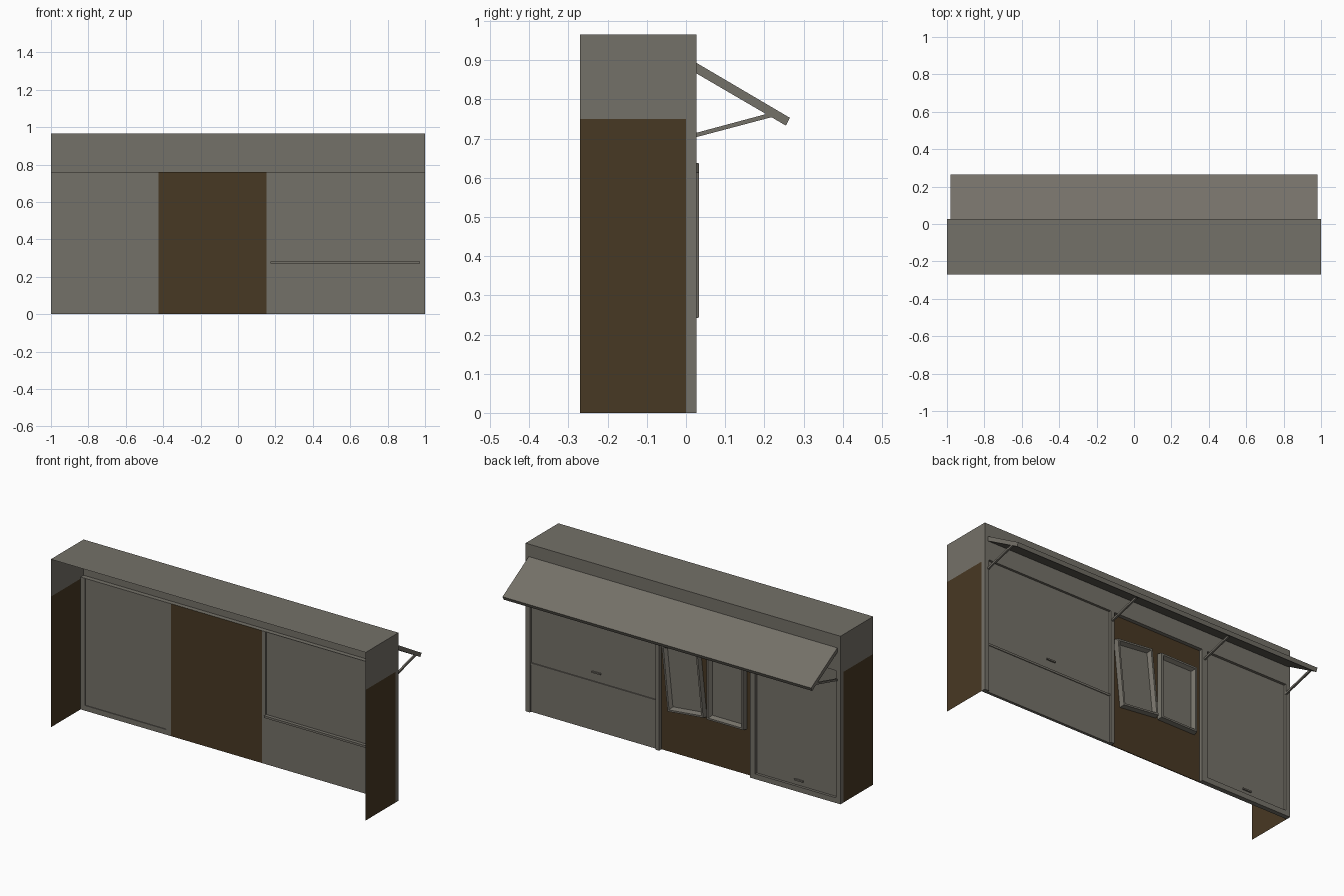
import bpy, bmesh, math
from mathutils import Vector

if "Cube" in bpy.data.objects:
    bpy.data.objects.remove(bpy.data.objects["Cube"])


def material(name, rgb):
    m = bpy.data.materials.new(name)
    m.diffuse_color = (*rgb, 1)
    m.use_nodes = True
    m.node_tree.nodes["Principled BSDF"].inputs["Base Color"].default_value = m.diffuse_color
    return m


GREY = material("warm_grey", (0.175, 0.164, 0.138))
BROWN = material("dark_brown", (0.064, 0.040, 0.017))


def add(name, verts, faces, mat):
    me = bpy.data.meshes.new(name)
    me.from_pydata(verts, [], faces)
    me.materials.append(mat)
    ob = bpy.data.objects.new(name, me)
    bpy.context.collection.objects.link(ob)
    return ob


def sheet(name, pts, mat=GREY):
    return add(name, pts, [list(range(len(pts)))], mat)


def box(name, x, y, z, mat=GREY):
    v = [(a, b, c) for c in z for b in y for a in x]
    f = [(0, 2, 3, 1), (4, 5, 7, 6), (0, 1, 5, 4), (2, 6, 7, 3), (0, 4, 6, 2), (1, 3, 7, 5)]
    return add(name, v, f, mat)


def extrude_x(name, profile, x0, x1, mat=GREY):
    # closed (y, z) profile swept along x
    n = len(profile)
    v = [(x, y, z) for x in (x0, x1) for y, z in profile]
    f = [list(range(n))[::-1], list(range(n, 2 * n))]
    f += [(i, (i + 1) % n, n + (i + 1) % n, n + i) for i in range(n)]
    ob = add(name, v, f, mat)
    bm = bmesh.new()
    bm.from_mesh(ob.data)
    bmesh.ops.recalc_face_normals(bm, faces=bm.faces)
    bm.to_mesh(ob.data)
    bm.free()
    return ob


BACK, WALL, FACE, TOP = -0.27, 0.0, 0.027, 0.965
HEAD = 0.76

# open shell: roof, fascia and side walls
sheet("roof", [(-1, BACK, TOP), (1, BACK, TOP), (1, FACE, TOP), (-1, FACE, TOP)])
sheet("fascia", [(1, FACE, HEAD), (-1, FACE, HEAD), (-1, FACE, TOP), (1, FACE, TOP)])
sheet("header_underside", [(-1, WALL, HEAD), (-1, FACE, HEAD), (1, FACE, HEAD), (1, WALL, HEAD)])
for label, s in (("left", -1), ("right", 1)):
    def side(name, y1, z0, z1, mat):
        pts = [(s, BACK, z0), (s, y1, z0), (s, y1, z1), (s, BACK, z1)]
        sheet(f"{label}_{name}", pts if s > 0 else pts[::-1], mat)
    side("upper_side", FACE, 0.75, TOP, GREY)
    side("lower_side", WALL, 0, 0.75, BROWN)

# pillars between the bays
for i, (a, b) in enumerate([(-1, -0.973), (-0.458, -0.424), (0.152, 0.174), (0.973, 1)]):
    box(f"pillar_{i + 1}", (a, b), (WALL, FACE), (0, HEAD))

# left bay: full height shutter on a low sill
box("shutter_sill", (-0.973, -0.458), (WALL, FACE), (0, 0.03))
box("tall_shutter", (-0.973, -0.458), (0.004, 0.012), (0.03, HEAD))
box("tall_shutter_handle", (-0.755, -0.70), (0.012, 0.02), (0.056, 0.064))

# right bay: counter wall with shutter above
box("counter_wall", (0.174, 0.973), (WALL, 0.016), (0, 0.27))
box("counter_ledge", (0.174, 0.973), (-0.012, 0.02), (0.27, 0.282))
box("counter_shutter", (0.174, 0.973), (0.008, 0.014), (0.282, HEAD))
box("counter_shutter_handle", (0.53, 0.585), (0.014, 0.022), (0.33, 0.338))

# centre bay: brown wall
box("centre_wall", (-0.424, 0.152), (WALL, 0.005), (0, HEAD), BROWN)


# windows: bevelled frame rings stepping in to a recessed pane
def window(name, cx, cz, w, h, tilt):
    rings = [(0, 0.005), (0.004, 0.033), (0.014, 0.033), (0.026, 0.013)]
    c, s = math.cos(tilt), math.sin(tilt)
    v = []
    for inset, y in rings:
        for sx, sz in ((1, -1), (-1, -1), (-1, 1), (1, 1)):
            a, b = sx * (w / 2 - inset), sz * (h / 2 - inset)
            v.append((cx + a * c + b * s, y, cz - a * s + b * c))
    f = [(r * 4 + i, r * 4 + (i + 1) % 4, r * 4 + 4 + (i + 1) % 4, r * 4 + 4 + i)
         for r in range(3) for i in range(4)]
    f.append((12, 13, 14, 15))
    add(name, v, f, GREY)


window("straight_window", -0.27, 0.45, 0.24, 0.38, 0)
window("crooked_window", 0.0, 0.44, 0.235, 0.38, math.radians(6))

# sloping awning board
extrude_x("awning", [(FACE, 0.893), (0.265, 0.753), (0.255, 0.733), (FACE, 0.866)], -0.98, 0.98)

# awning struts from the pillars
for i, x in enumerate((-0.982, -0.441, 0.163, 0.982)):
    x = max(-0.976, min(0.976, x))
    extrude_x(f"awning_strut_{i + 1}",
              [(0.02, 0.702), (0.22, 0.755), (0.21, 0.764), (0.02, 0.713)], x - 0.005, x + 0.005)
